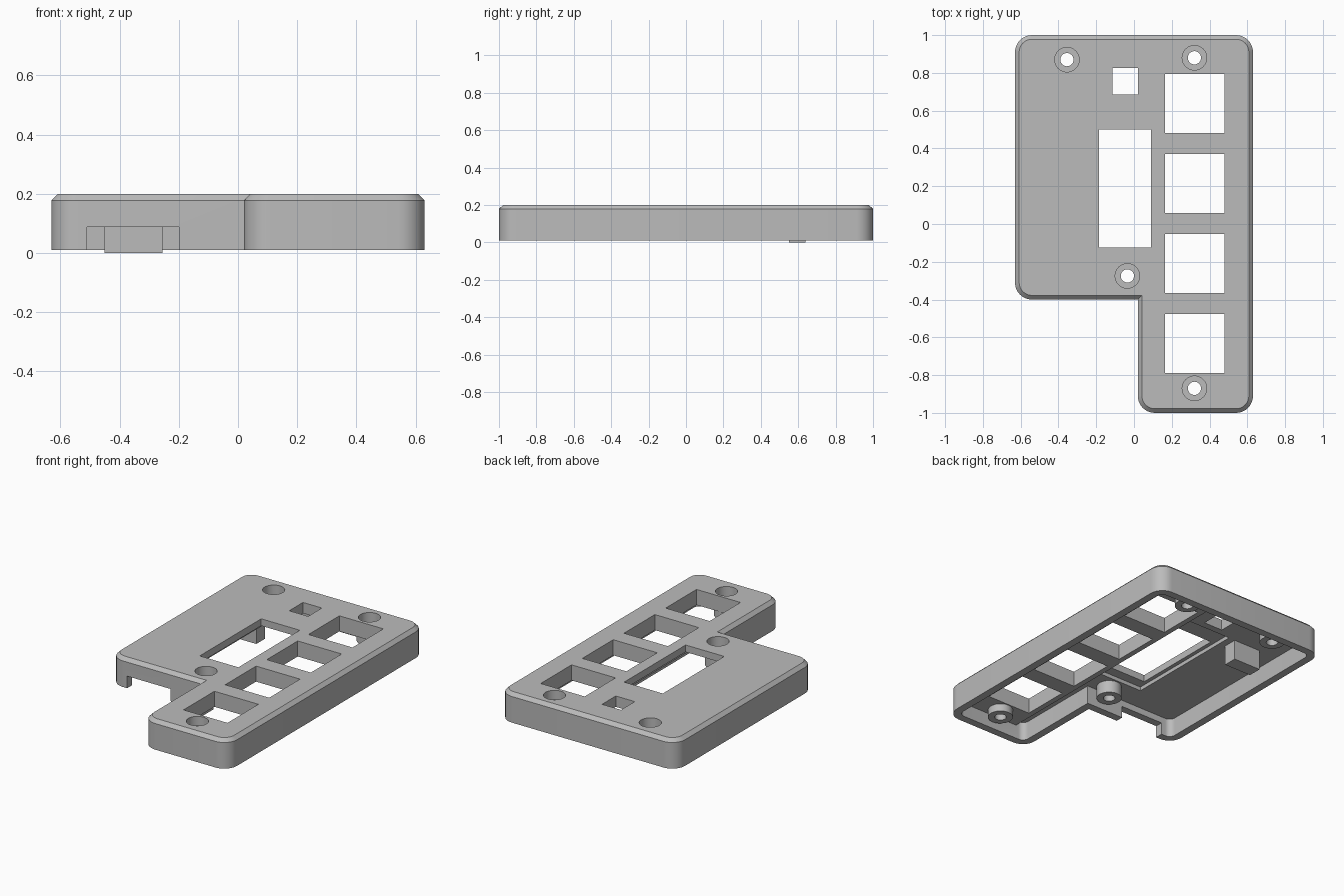
import bpy, bmesh, math
from mathutils import Vector

cube = bpy.data.objects.get("Cube")
if cube:
    bpy.data.objects.remove(cube, do_unlink=True)

grey = bpy.data.materials.new("light grey plastic")
grey.use_nodes = True
colour = (0.5, 0.5, 0.5, 1)
grey.diffuse_color = colour
grey.node_tree.nodes["Principled BSDF"].inputs["Base Color"].default_value = colour

# L-shaped plan, counter-clockwise; the flag marks rounded corners
PLAN = [((0.63, -1), 1), ((0.63, 1), 1), ((-0.63, 1), 1),
        ((-0.63, -0.4), 1), ((0.02, -0.4), 0), ((0.02, -1), 1)]
RADIUS = 0.09


def outline(inset):
    pts = []
    for i, (corner, rounded) in enumerate(PLAN):
        p = Vector(corner)
        d_in = (p - Vector(PLAN[i - 1][0])).normalized()
        d_out = (Vector(PLAN[(i + 1) % len(PLAN)][0]) - p).normalized()
        n_in, n_out = Vector((-d_in.y, d_in.x)), Vector((-d_out.y, d_out.x))
        if not rounded:
            pts.append(p + (n_in + n_out) * inset)
            continue
        centre = p + (n_in + n_out) * RADIUS
        for k in range(9):
            a = k / 8 * math.pi / 2
            pts.append(centre - (n_in * math.cos(a) + n_out * math.sin(a)) * (RADIUS - inset))
    return pts


def make_object(name, bm):
    bmesh.ops.recalc_face_normals(bm, faces=bm.faces)
    mesh = bpy.data.meshes.new(name)
    bm.to_mesh(mesh)
    bm.free()
    mesh.materials.append(grey)
    obj = bpy.data.objects.new(name, mesh)
    bpy.context.collection.objects.link(obj)
    return obj


def loft(name, levels):
    # stack of outlines given as (inset, z)
    bm = bmesh.new()
    rings = [[bm.verts.new((p.x, p.y, z)) for p in outline(i)] for i, z in levels]
    for a, b in zip(rings, rings[1:]):
        for k in range(len(a)):
            j = (k + 1) % len(a)
            bm.faces.new((a[k], a[j], b[j], b[k]))
    bm.faces.new(rings[0][::-1])
    bm.faces.new(rings[-1])
    return make_object(name, bm)


def box(name, x, y, z):
    bm = bmesh.new()
    bmesh.ops.create_cube(bm, size=1)
    for v in bm.verts:
        v.co = [r[0] if c < 0 else r[1] for c, r in zip(v.co, (x, y, z))]
    return make_object(name, bm)


def cylinder(name, centre, radius, z):
    bm = bmesh.new()
    bmesh.ops.create_cone(bm, cap_ends=True, segments=32, radius1=radius,
                          radius2=radius, depth=z[1] - z[0])
    bmesh.ops.translate(bm, verts=bm.verts, vec=(*centre, sum(z) / 2))
    return make_object(name, bm)


def combine(target, tool, operation):
    tool.hide_render = True
    mod = target.modifiers.new(tool.name, 'BOOLEAN')
    mod.operation, mod.solver, mod.object = operation, 'EXACT', tool
    bpy.context.view_layer.objects.active = target
    bpy.ops.object.modifier_apply(modifier=mod.name)
    bpy.data.objects.remove(tool, do_unlink=True)


# Chamfered shell, hollow from below
case = loft("case_top_shell", [(0, 0.01), (0, 0.178), (0.022, 0.2)])
combine(case, loft("cavity", [(0.05, -0.1), (0.05, 0.13)]), 'DIFFERENCE')

# Thicker strip behind the keys, retaining block and screw bosses
screws = [(-0.355, 0.87), (0.32, 0.88), (-0.035, -0.275), (0.32, -0.87)]
combine(case, box("key_strip", (0.13, 0.6), (-0.97, 0.97), (0.1, 0.15)), 'UNION')
combine(case, box("retaining_block", (-0.45, -0.255), (0.55, 0.64), (0, 0.15)), 'UNION')
for s in screws:
    combine(case, cylinder("screw_boss", s, 0.075, (0.05, 0.135)), 'UNION')

# Shallow pocket around the display, then all the openings
combine(case, box("display_pocket", (-0.21, 0.11), (-0.19, 0.64), (0.09, 0.155)), 'DIFFERENCE')
through = (-0.1, 0.3)
combine(case, box("display_window", (-0.185, 0.09), (-0.125, 0.5), through), 'DIFFERENCE')
combine(case, box("small_window", (-0.115, 0.02), (0.685, 0.825), through), 'DIFFERENCE')
for k in range(4):
    y = 0.638 - 0.4235 * k
    combine(case, box("key_window", (0.165, 0.478), (y - 0.157, y + 0.157), through), 'DIFFERENCE')
for s in screws:
    combine(case, cylinder("screw_head_recess", s, 0.065, (0.14, 0.3)), 'DIFFERENCE')
    combine(case, cylinder("screw_hole", s, 0.035, through), 'DIFFERENCE')

# Cable slot in the front wall
combine(case, box("cable_slot", (-0.51, -0.2), (-0.5, -0.34), (-0.1, 0.088)), 'DIFFERENCE')

bpy.ops.object.select_all(action='DESELECT')
case.select_set(True)
bpy.context.view_layer.objects.active = case
bpy.ops.object.shade_smooth_by_angle(angle=math.radians(30))
